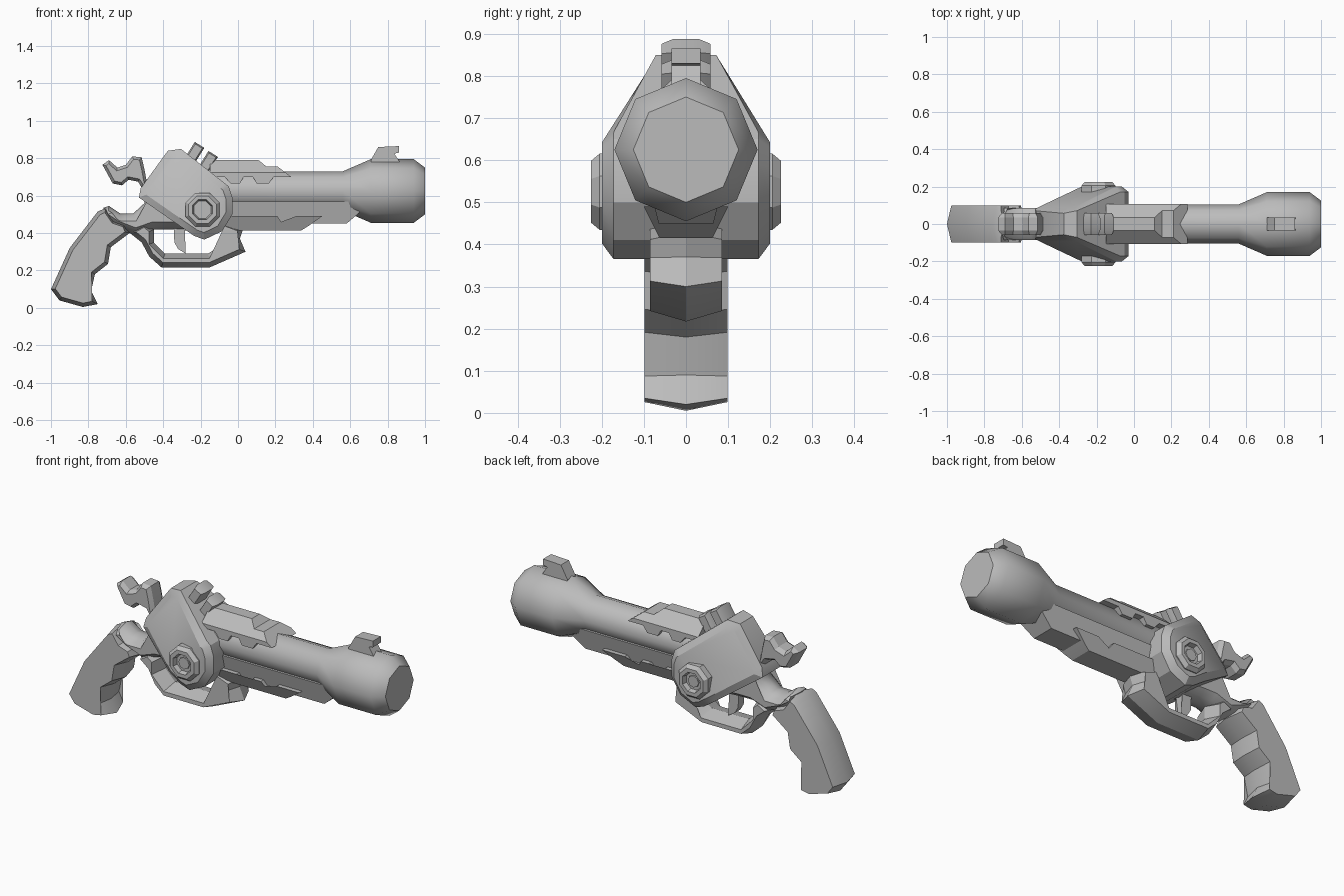
import bpy
import bmesh
import math
from mathutils import Vector

if "Cube" in bpy.data.objects:
    bpy.data.objects.remove(bpy.data.objects["Cube"], do_unlink=True)

steel = bpy.data.materials.new("grey steel")
steel.use_nodes = True
GREY = (0.5, 0.5, 0.5, 1.0)
steel.diffuse_color = GREY
steel.node_tree.nodes["Principled BSDF"].inputs["Base Color"].default_value = GREY


def finish(name, bm, angle):
    """Turn a bmesh into a shaded object."""
    bmesh.ops.recalc_face_normals(bm, faces=bm.faces)
    mesh = bpy.data.meshes.new(name)
    bm.to_mesh(mesh)
    bm.free()
    obj = bpy.data.objects.new(name, mesh)
    bpy.context.collection.objects.link(obj)
    mesh.materials.append(steel)
    bpy.ops.object.select_all(action="DESELECT")
    obj.select_set(True)
    bpy.context.view_layer.objects.active = obj
    bpy.ops.object.shade_smooth_by_angle(angle=math.radians(angle))
    return obj


def shrink(outline, amount):
    """Move every side of a closed outline inwards."""
    points = [Vector(p) for p in outline]
    area = sum(a.x * b.y - b.x * a.y for a, b in zip(points, points[1:] + points[:1]))
    turn = 1 if area > 0 else -1
    result = []
    for i, p in enumerate(points):
        before = (p - points[i - 1]).normalized()
        after = (points[(i + 1) % len(points)] - p).normalized()
        n1 = Vector((-before.y, before.x)) * turn
        n2 = Vector((-after.y, after.x)) * turn
        result.append(p + (n1 + n2) * amount / max(1 + n1.dot(n2), 0.6))
    return result


def slab(name, outline, width, layers, angle=25, cuts=()):
    """Symmetric side-profile solid; layers are (share of half width, inset) from centre out."""
    half = width if callable(width) else lambda x, z: width
    order = [(-s, i) for s, i in reversed(layers) if s > 0] + list(layers)
    bm = bmesh.new()
    rings = [[bm.verts.new((p[0], share, p[1])) for p in shrink(outline, inset)]
             for share, inset in order]
    for a, b in zip(rings, rings[1:]):
        for i in range(len(a)):
            bm.faces.new((a[i - 1], a[i], b[i], b[i - 1]))
    caps = [bm.faces.new(rings[0]), bm.faces.new(rings[-1])]
    for spot, normal in cuts:
        bmesh.ops.bisect_plane(bm, geom=bm.verts[:] + bm.edges[:] + bm.faces[:],
                               plane_co=spot, plane_no=normal)
    if not cuts:
        bmesh.ops.triangulate(bm, faces=caps)
    for v in bm.verts:
        v.co.y *= half(v.co.x, v.co.z)
    return finish(name, bm, angle)


def lathe(name, profile, centre, axis, sides, phase=0.0, angle=30):
    """Solid turned about the x or y axis; profile is (position, radius)."""
    bm = bmesh.new()
    rings = []
    for pos, radius in profile:
        ring = []
        for k in range(sides):
            t = math.tau * (k + phase) / sides
            c, s = radius * math.cos(t), radius * math.sin(t)
            off = (pos, c, s) if axis == "x" else (c, pos, s)
            ring.append(bm.verts.new(Vector(centre) + Vector(off)))
        rings.append(ring)
    for a, b in zip(rings, rings[1:]):
        for i in range(sides):
            bm.faces.new((a[i - 1], a[i], b[i], b[i - 1]))
    bm.faces.new(rings[0])
    bm.faces.new(rings[-1])
    return finish(name, bm, angle)


RIDGE = [(0, 0), (1, .025)]
ROUND = [(0, 0), (.6, .012), (1, .04)]
FLAT = [(1, 0)]

# Barrel with flared muzzle
lathe("barrel", [(-.3, .105), (.56, .105), (.71, .17), (.94, .17), (1, .125)],
      (0, 0, .625), "x", 8, angle=46)

# Front sight
slab("front_sight", [(.71, .77), (.71, .79), (.75, .86), (.86, .865), (.86, .83),
                     (.835, .825), (.865, .78), (.865, .77)], .035, FLAT)

# Rail under the barrel
slab("under_rail", [(-.1, .57), (.65, .57), (.65, .51), (.58, .45), (-.1, .45)],
     lambda x, z: .065 + .25 * (z - .45), FLAT)


# Notched plates above and below the barrel
slab("upper_plate", [(-.15, .7), (-.15, .79), (.11, .79), (.15, .757), (.21, .757),
                     (.285, .7), (.19, .7), (.165, .665), (.1, .665), (.08, .7),
                     (.03, .7), (.01, .665), (-.04, .665), (-.07, .7)],
     lambda x, z: min(.108, .035 + 1.1 * (.79 - z)), FLAT, cuts=[((0, 0, .724), (0, 0, 1))])
slab("lower_plate", [(-.1, .415), (.34, .415), (.38, .44), (.45, .49), (.31, .49),
                     (.29, .46), (.23, .46), (.21, .49), (.16, .49), (.14, .46),
                     (.08, .46), (.06, .49), (-.1, .49)],
     lambda x, z: .06 + .5 * (z - .41), FLAT)


# Flared side shield, widening towards the lower front
def shield_width(x, z):
    depth = .7 * (x + .38) + .7 * (.84 - z)
    return min(.2, .065 + .4 * max(depth, 0))


slab("side_shield", [(-.39, .82), (-.375, .84), (-.305, .85), (-.05, .65), (-.03, .59),
                     (-.03, .5), (-.085, .41), (-.18, .365), (-.235, .385), (-.53, .59),
                     (-.52, .64)],
     shield_width, [(0, 0), (.86, 0), (1, .035)],
     cuts=[((-.14, 0, .6), (1, 0, -1))])

# Hub with a recessed centre and bolt on each side
for side, label in ((1, "left"), (-1, "right")):
    lathe(label + "_hub", [(.15 * side, .098), (.205 * side, .098), (.225 * side, .08),
                           (.225 * side, .058), (.2 * side, .05)],
          (-.19, 0, .525), "y", 8, .5)
    lathe(label + "_bolt", [(.19 * side, .033), (.208 * side, .033)],
          (-.19, 0, .525), "y", 8)

# Twin leaning posts on top
for number, (x, z, length) in enumerate(((-.25, .8, .105), (-.175, .755, .1))):
    along = Vector((.53, .85))
    across = Vector((.85, -.53)) * .03
    base, tip = Vector((x, z)) - along * .08, Vector((x, z)) + along * length * .8
    slab("post_%d" % (number + 1), [base - across, base + across, tip + across, tip - across],
         .058, [(0, 0), (.55, 0), (1, .008)])

# Hammer behind the shield
slab("hammer", [(-.725, .765), (-.69, .79), (-.645, .75), (-.6, .765), (-.565, .81),
                (-.515, .805), (-.5, .74), (-.49, .685), (-.44, .7), (-.38, .75),
                (-.38, .6), (-.5, .62), (-.535, .675), (-.585, .685), (-.62, .655),
                (-.67, .665), (-.7, .72)],
     .06, [(0, 0), (.6, 0), (1, .015)])

# Receiver and tang joining the grip
slab("receiver", [(-.72, .535), (-.69, .545), (-.63, .505), (-.56, .505), (-.5, .56),
                  (-.5, .66), (-.4, .66), (-.2, .5), (-.2, .41), (-.38, .42),
                  (-.45, .42), (-.55, .385), (-.6, .41), (-.67, .44), (-.71, .49)],
     .085, ROUND, angle=50)

# Curved grip
slab("grip", [(-.705, .535), (-.75, .515), (-.9, .32), (-1, .1), (-.955, .04),
              (-.83, .005), (-.75, .02), (-.785, .09), (-.765, .18), (-.695, .235),
              (-.68, .325), (-.58, .4), (-.6, .45), (-.66, .47)],
     .098, [(0, 0), (1, .02)], angle=35)

# Trigger guard with its forward strut
slab("trigger_guard", [(-.59, .41), (-.515, .35), (-.475, .275), (-.41, .217),
                       (-.15, .217), (.04, .3), (.01, .37), (.03, .43), (-.1, .46),
                       (-.06, .38), (-.09, .335), (-.16, .29), (-.39, .29),
                       (-.45, .35), (-.45, .42), (-.5, .46)],
     .085, RIDGE)

# Trigger
slab("trigger", [(-.345, .45), (-.34, .35), (-.32, .315), (-.28, .29), (-.3, .34),
                 (-.285, .45)], .025, FLAT)
